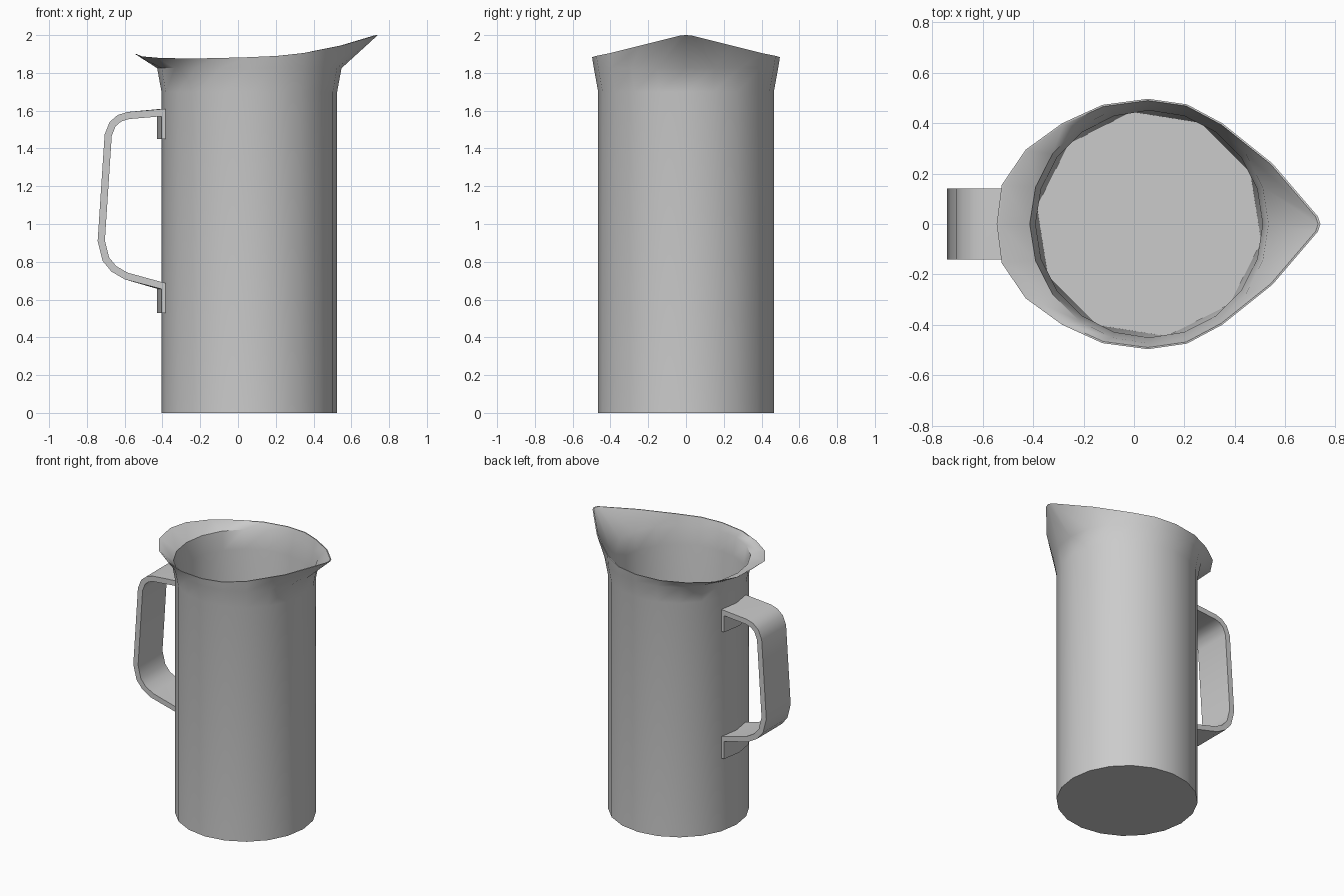
import bpy, bmesh
from math import sin, cos, pi
from mathutils import Vector

cube = bpy.data.objects.get("Cube")
if cube:
    bpy.data.objects.remove(cube, do_unlink=True)

grey = bpy.data.materials.new("plain grey")
grey.use_nodes = True
tone = (0.6, 0.6, 0.6, 1)
grey.diffuse_color = tone
grey.node_tree.nodes["Principled BSDF"].inputs["Base Color"].default_value = tone

SIDES, AXIS, RADIUS, WALL = 20, 0.06, 0.465, 0.014
HALF_WIDTH = 0.14


def finish(bm, name, angle):
    bmesh.ops.recalc_face_normals(bm, faces=bm.faces)
    mesh = bpy.data.meshes.new(name)
    bm.to_mesh(mesh)
    bm.free()
    mesh.materials.append(grey)
    obj = bpy.data.objects.new(name, mesh)
    bpy.context.collection.objects.link(obj)
    bpy.ops.object.select_all(action='DESELECT')
    bpy.context.view_layer.objects.active = obj
    obj.select_set(True)
    bpy.ops.object.shade_smooth_by_angle(angle=angle)
    return obj


def ring(bm, radius, z, count=SIDES, turn=0.0):
    return [bm.verts.new((AXIS + radius * cos(turn + 2 * pi * i / count),
                          radius * sin(turn + 2 * pi * i / count), z)) for i in range(count)]


def bridge(bm, a, b):
    n = len(a)
    for i in range(n):
        j = (i + 1) % n
        bm.faces.new((a[i], a[j], b[j], b[i]))


# Rim outline from spout tip round to the back; the other half is mirrored
half = [(0.74, 0, 2.0), (0.73, 0.03, 1.998), (0.55, 0.24, 1.945), (0.35, 0.4, 1.905),
        (0.21, 0.475, 1.89), (0.055, 0.497, 1.883), (-0.125, 0.473, 1.878),
        (-0.285, 0.4, 1.876), (-0.43, 0.295, 1.88), (-0.525, 0.155, 1.888), (-0.545, 0, 1.9)]
rim = half + [(x, -y, z) for x, y, z in half[-2:0:-1]]

# Pitcher body: outer wall, flared lip, inner wall and faceted floor
bm = bmesh.new()
base = ring(bm, RADIUS, 0)
neck = ring(bm, RADIUS, 1.7)
flare = ring(bm, 0.488, 1.825)
lip = [bm.verts.new(p) for p in rim]
lip_in = [bm.verts.new((AXIS + (x - AXIS) * 0.986, y * 0.986, z)) for x, y, z in rim]
flare_in = ring(bm, 0.488 - WALL, 1.83)
neck_in = ring(bm, RADIUS - WALL, 1.7)
loops = [base, neck, flare, lip, lip_in, flare_in, neck_in]
for a, b in zip(loops, loops[1:]):
    bridge(bm, a, b)
bm.faces.new(base[::-1])
floor = ring(bm, RADIUS - WALL, 0.02, SIDES // 2, -pi / SIDES)
for k, v in enumerate(floor):
    following = floor[(k + 1) % len(floor)]
    bm.faces.new((v, neck_in[2 * k - 1], neck_in[2 * k]))
    bm.faces.new((v, neck_in[2 * k], neck_in[2 * k + 1]))
    bm.faces.new((v, neck_in[2 * k + 1], following))
bm.faces.new(floor)
finish(bm, "pitcher_body", 0.7)

# Strap handle: outer path offset inwards, with ends hugging the body
path = [Vector(p) for p in [(-0.382, 1.61), (-0.585, 1.593), (-0.637, 1.577), (-0.68, 1.54),
                            (-0.706, 1.475), (-0.743, 0.91), (-0.717, 0.805),
                            (-0.67, 0.748), (-0.6, 0.707), (-0.382, 0.65)]]
inner = []
for i, p in enumerate(path):
    before = (p - path[max(i - 1, 0)]).normalized()
    after = (path[min(i + 1, len(path) - 1)] - p).normalized()
    along = (before + after).normalized()
    turn = max(along.dot(after), along.dot(before)) if 0 < i < len(path) - 1 else 1
    inner.append(p + Vector((-along.y, along.x)) * 0.038 / turn)
inner[0].x = inner[-1].x = path[0].x

bm = bmesh.new()


def column(points, y):
    last = len(points) - 1
    bulge = 0.022 if y == 0 else 0
    return [bm.verts.new((p.x - (bulge if i in (0, last) else 0), y, p.y))
            for i, p in enumerate(points)]


columns = [column(path + inner[::-1], y) for y in (-HALF_WIDTH, 0, HALF_WIDTH)]
# the strap ends sit in the middle of the loop as well, so move those in too
n = len(path)
for i in (n - 1, n):
    columns[1][i].co.x = path[0].x - 0.022
for a, b in zip(columns, columns[1:]):
    bridge(bm, a, b)
for col in (columns[0], columns[2]):
    for i in range(n - 1):
        bm.faces.new((col[i], col[i + 1], col[2 * n - 2 - i], col[2 * n - 1 - i]))
finish(bm, "handle_strap", 0.6)


# Curved mounting plates below each strap end
def mount(name, low, high):
    bm = bmesh.new()
    outline = [(-0.38, -HALF_WIDTH), (-0.404, -HALF_WIDTH), (-0.428, 0),
               (-0.404, HALF_WIDTH), (-0.38, HALF_WIDTH), (-0.404, 0)]
    lower, upper = ([bm.verts.new((x, y, z)) for x, y in outline] for z in (low, high))
    bridge(bm, lower, upper)
    for loop in (lower, upper):
        bm.faces.new((loop[0], loop[1], loop[2], loop[5]))
        bm.faces.new((loop[5], loop[2], loop[3], loop[4]))
    finish(bm, name, 0.6)


mount("upper_handle_mount", 1.45, 1.58)
mount("lower_handle_mount", 0.53, 0.665)
